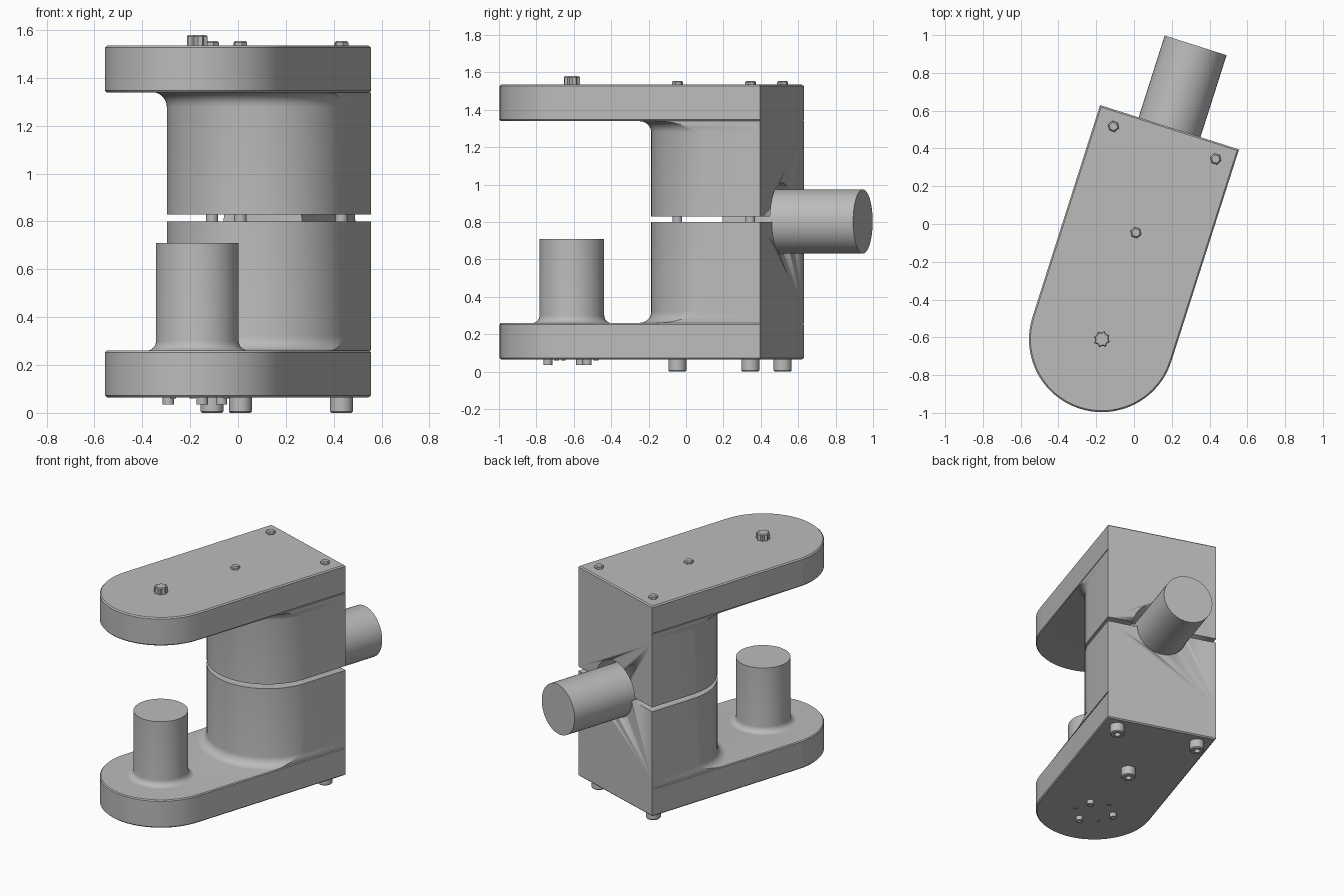
import bpy, bmesh, math
from mathutils import Matrix

if "Cube" in bpy.data.objects:
    bpy.data.objects.remove(bpy.data.objects["Cube"])

R, BACK, COL = 0.386, 1.178, 0.85      # half width, back face, column arc centre
FRAME = Matrix.Translation((-0.17, -0.61, 0)) @ Matrix.Rotation(math.radians(-17.7), 4, 'Z')
SEG = 40

grey = bpy.data.materials.new("machined grey")
grey.diffuse_color = (0.5, 0.5, 0.5, 1)
grey.use_nodes = True
grey.node_tree.nodes["Principled BSDF"].inputs["Base Color"].default_value = grey.diffuse_color


def finish(bm, name, smooth=True):
    bmesh.ops.recalc_face_normals(bm, faces=bm.faces)
    me = bpy.data.meshes.new(name)
    bm.to_mesh(me)
    bm.free()
    me.materials.append(grey)
    ob = bpy.data.objects.new(name, me)
    bpy.context.collection.objects.link(ob)
    ob.matrix_world = FRAME
    if smooth:
        bpy.ops.object.select_all(action='DESELECT')
        ob.select_set(True)
        bpy.context.view_layer.objects.active = ob
        bpy.ops.object.shade_smooth_by_angle(angle=math.radians(30))
    return ob


def loft(rings, name, matrix=None, smooth=True):
    """Skin a stack of equal-length point loops and cap both ends."""
    bm = bmesh.new()
    loops = [[bm.verts.new(p) for p in ring] for ring in rings]
    n = len(loops[0])
    for a, b in zip(loops, loops[1:]):
        for i in range(n):
            j = (i + 1) % n
            bm.faces.new((a[i], a[j], b[j], b[i]))
    bm.faces.new(loops[0])
    bm.faces.new(loops[-1])
    if matrix:
        bm.transform(matrix)
    return finish(bm, name, smooth)


def lathe(profile, name, x=0, y=0, n=32, lobes=0.0, matrix=None, phase=0.0):
    """Round, hexagonal or lobed part from (radius, z) pairs."""
    rings = []
    for r, z in profile:
        ring = []
        for i in range(n):
            a = math.tau * i / n + phase
            k = r * (1 - lobes * (i % 2))
            ring.append((x + k * math.cos(a), y + k * math.sin(a), z))
        rings.append(ring)
    return loft(rings, name, matrix)


def outline(z, centre, radius, half, back):
    """Round-fronted outline, clipped to the given half width."""
    lo = math.acos(min(1, half / radius))
    pts = [(-half, back, z)]
    for i in range(SEG + 1):
        a = math.pi + lo + (math.pi - 2 * lo) * i / SEG
        pts.append((radius * math.cos(a), centre + radius * math.sin(a), z))
    return pts + [(half, back, z)]


def clamp_half(name, face_z, sign, height, hole):
    """Arm, fillet and column as one skin, with a bore in the back."""
    b = 0.008
    layers = [(0, 0, R - b, R - b, BACK - b), (b, 0, R, R, BACK),
              (0.188, 0, R, R, BACK), (0.195, 0, R - 0.006, R - 0.006, BACK)]
    f = 0.06
    for i in range(7):
        a = math.pi / 2 * i / 6
        layers.append((0.196 + f * (1 - math.cos(a)), COL,
                       R + f * (1 - math.sin(a)), R, BACK))
    layers.append((height, COL, R, R, BACK))
    ob = loft([outline(face_z + sign * h, *rest) for h, *rest in layers], name)
    cutter = lathe([(hole, 0.9), (hole, 1.4)], name + "_bore_cutter", n=48, matrix=LIE)
    cutter.hide_render = True
    cutter.hide_set(True)
    mod = ob.modifiers.new("bore", 'BOOLEAN')
    mod.operation, mod.solver, mod.object = 'DIFFERENCE', 'EXACT', cutter
    return ob


# Turns a part along z so it lies along the body, at shaft height
LIE = Matrix.Translation((0, 0, 0.803)) @ Matrix.Rotation(-math.pi / 2, 4, 'X')

clamp_half("lower_half", 0.065, 1, 0.735, 0.176)
clamp_half("upper_half", 1.535, -1, 0.705, 0.207)

# Rear shaft
lathe([(0.172, 0.9), (0.172, 1.633)], "rear_shaft", n=48, matrix=LIE)

# Post on the lower arm, with a filleted foot
foot = [(0.173 + 0.04 * (1 - math.sin(math.pi / 12 * i)),
         0.26 + 0.04 * (1 - math.cos(math.pi / 12 * i))) for i in range(7)]
lathe(foot + [(0.173, 0.71)], "post", n=48)

# Clamp bolts: socket head below, rod, hexagonal tip above
for i, (x, y) in enumerate([(-0.284, 1.092), (0.284, 1.092), (0, 0.592)]):
    lathe([(0.02, 0.03), (0.02, 0), (0.042, 0), (0.048, 0.006), (0.048, 0.07)],
          f"bolt_head_{i}", x, y, 24)
    lathe([(0.026, 0.06), (0.026, 1.53)], f"bolt_rod_{i}", x, y, 16)
    lathe([(0.03, 1.53), (0.03, 1.548), (0.022, 1.555)], f"bolt_tip_{i}", x, y, 6)

# Lobed knob on the upper arm
lathe([(0.045, 1.53), (0.045, 1.574), (0.038, 1.58)], "knob", n=16, lobes=0.22)

# Ring of large and small screws under the lower arm
for i in range(6):
    a = math.radians(39 + 17.7 + 60 * i)
    x, y = 0.13 * math.cos(a), 0.13 * math.sin(a)
    if i % 2 == 0:
        lathe([(0.01, 0.05), (0.01, 0.035), (0.024, 0.035), (0.024, 0.07)],
              f"large_screw_{i}", x, y, 16)
    else:
        lathe([(0.013, 0.06), (0.013, 0.07)], f"small_screw_{i}", x, y, 12)
